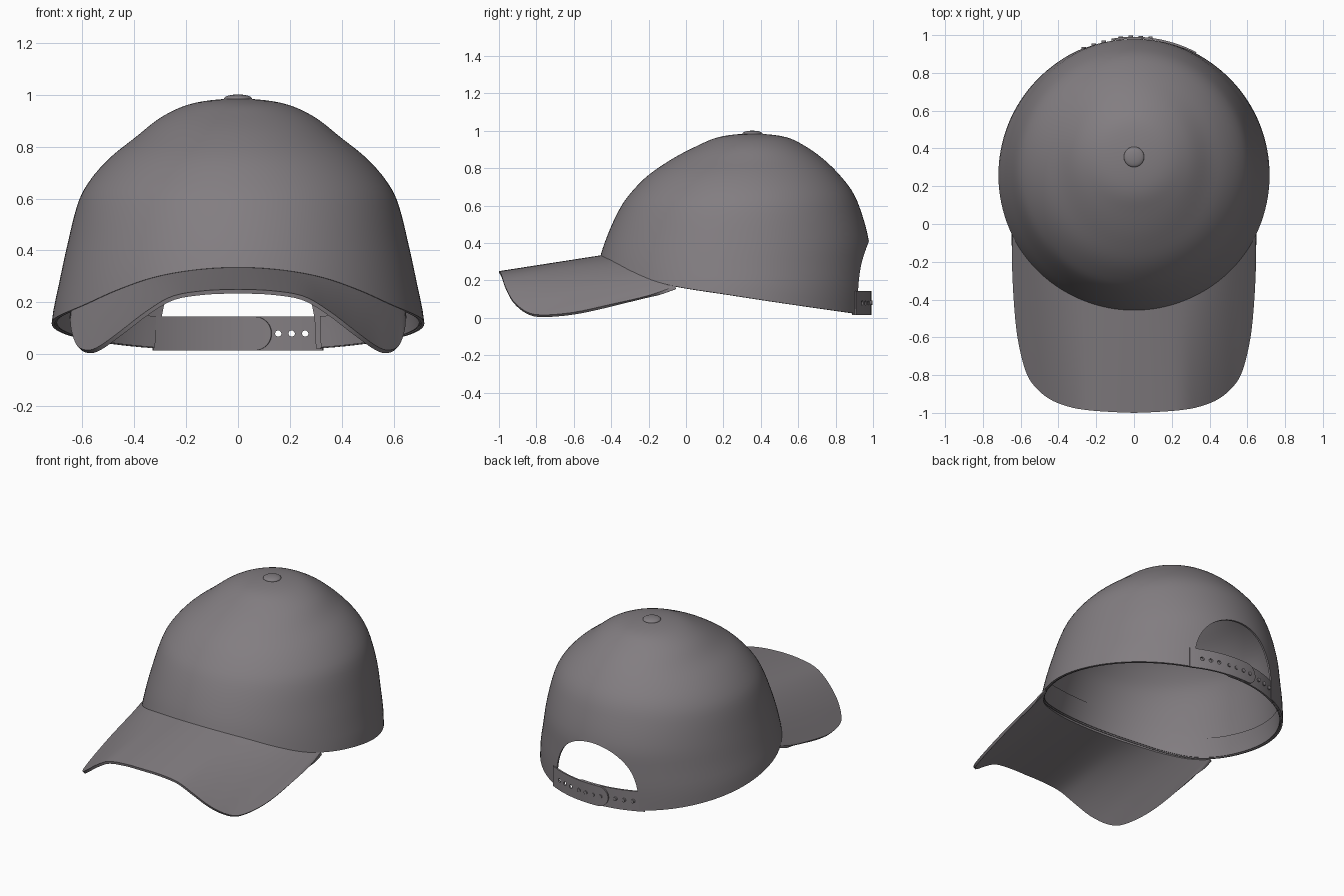
import bpy, bmesh, math

if "Cube" in bpy.data.objects:
    bpy.data.objects.remove(bpy.data.objects["Cube"])

mat = bpy.data.materials.new("charcoal fabric")
mat.diffuse_color = (0.225, 0.207, 0.22, 1)
mat.use_nodes = True
mat.node_tree.nodes["Principled BSDF"].inputs["Base Color"].default_value = mat.diffuse_color


def spline(xs, ys, x):
    """Smooth curve through the points (xs, ys)."""
    n = len(xs)
    x = min(max(x, xs[0]), xs[-1])
    k = next(i for i in range(n - 1) if x <= xs[i + 1])

    def slope(i):
        a, b = max(i - 1, 0), min(i + 1, n - 1)
        return (ys[b] - ys[a]) / (xs[b] - xs[a])
    d = xs[k + 1] - xs[k]
    t = (x - xs[k]) / d
    return ((2*t**3 - 3*t**2 + 1) * ys[k] + (t**3 - 2*t**2 + t) * d * slope(k)
            + (3*t**2 - 2*t**3) * ys[k + 1] + (t**3 - t**2) * d * slope(k + 1))


def finish(ob, angle=40):
    ob.data.materials.clear()
    ob.data.materials.append(mat)
    select(ob)
    bpy.ops.object.shade_smooth_by_angle(angle=math.radians(angle))


def select(ob):
    bpy.ops.object.select_all(action='DESELECT')
    ob.select_set(True)
    bpy.context.view_layer.objects.active = ob


def from_bmesh(name, bm):
    me = bpy.data.meshes.new(name)
    bm.to_mesh(me)
    bm.free()
    ob = bpy.data.objects.new(name, me)
    bpy.context.collection.objects.link(ob)
    return ob


def sheet(name, fn, nu, nv, thick):
    """Grid surface fn(u, v), u and v in 0..1, thickened behind its face."""
    bm = bmesh.new()
    g = [[bm.verts.new(fn(i / nu, j / nv)) for j in range(nv + 1)] for i in range(nu + 1)]
    for i in range(nu):
        for j in range(nv):
            bm.faces.new((g[i][j], g[i][j+1], g[i+1][j+1], g[i+1][j]))
    bmesh.ops.remove_doubles(bm, verts=bm.verts, dist=1e-5)
    ob = from_bmesh(name, bm)
    m = ob.modifiers.new("thickness", 'SOLIDIFY')
    m.thickness, m.offset = thick, -1
    select(ob)
    bpy.ops.object.modifier_apply(modifier=m.name)
    return ob


def cut(ob, cutter):
    cutter.hide_render = True
    m = ob.modifiers.new("cut", 'BOOLEAN')
    m.operation, m.object, m.solver = 'DIFFERENCE', cutter, 'EXACT'
    select(ob)
    bpy.ops.object.modifier_apply(modifier=m.name)
    bpy.data.objects.remove(cutter)


# Crown silhouette by height: half width, front y, back y
TOP = 0.985
Z = [.985, .97, .92, .84, .76, .68, .6, .41, .27, .145, 0]
W = [0, .16, .285, .39, .49, .563, .61, .66, .69, .715, .725]
F = [.35, .19, .06, -.09, -.205, -.285, -.345, -.432, -.472, -.485, -.49]
B = [.35, .52, .634, .745, .825, .887, .925, .978, .985, .985, .98]
S = [math.sqrt(1 - z / TOP) for z in Z]


def section(s):
    w, f, b = spline(S, W, s), spline(S, F, s), spline(S, B, s)
    return w, (f + b) / 2, (b - f) / 2


def rim(a):
    y = .25 - .735 * math.cos(a)
    return spline([-.485, -.4, -.3, -.17, -.04, .2, .5, 1],
                  [.335, .298, .25, .197, .165, .128, .082, .01], y)


def crown_point(a, s, inset=0):
    w, c, h = section(s)
    return ((w - inset) * math.sin(a), c - (h - inset) * math.cos(a), TOP * (1 - s * s))


def rim_s(a, up=0):
    return math.sqrt(1 - (rim(a) + up) / TOP)


def crown_fn(u, v):
    a = 2 * math.pi * u
    return crown_point(a, v * rim_s(a))


# Crown with the arched opening at the back
crown = sheet("crown", crown_fn, 128, 36, .012)
arch = []
for i in range(41):
    t = math.pi * i / 40
    c, q = math.cos(t), math.sin(t)
    arch.append((math.copysign(abs(c), c) * .30, .41 * q ** (2 / 3)))
arch = [(.30, -.2)] + arch + [(-.30, -.2)]
bm = bmesh.new()
face = bm.faces.new([bm.verts.new((x, .6, z)) for x, z in arch])
ext = bmesh.ops.extrude_face_region(bm, geom=[face])
for e in ext["geom"]:
    if isinstance(e, bmesh.types.BMVert):
        e.co.y = 1.3
bmesh.ops.recalc_face_normals(bm, faces=bm.faces)
cut(crown, from_bmesh("opening_cutter", bm))
finish(crown)

# Sweatband inside the rim
END = math.radians(153)


def band_fn(u, v):
    a = -END + 2 * END * u
    return crown_point(a, rim_s(a, .12 * (1 - v) + .003), .014)


finish(sheet("sweatband", band_fn, 96, 4, .006))

# Curved brim, from the crown rim out to its drooping edge
A_END = math.radians(65)
tip = crown_point(A_END, rim_s(A_END))
EX = [0, .12, .25, .35, .45, .53, .577, .617, .637, .646, tip[0]]
EY = [-1, -.995, -.985, -.966, -.925, -.855, -.77, -.6, -.4, -.2, tip[1]]
EZ = [.25, .246, .225, .168, .092, .034, .016, .03, .073, .12, tip[2]]
K = list(range(11))


def brim_fn(u, v):
    k = abs(2 * u - 1) * 10
    sg = 1 if u >= .5 else -1
    ox, oy, oz = (spline(K, e, k) for e in (EX, EY, EZ))
    a = math.asin(min(1, ox / tip[0]) * math.sin(A_END))
    ix, iy, iz = crown_point(a, rim_s(a), .004)
    p = (ix + (ox - ix) * v, iy + (oy - iy) * v, iz + (oz - iz) * v)
    return (sg * p[0], p[1], p[2])


finish(sheet("brim", brim_fn, 80, 16, .016), 50)

# Two overlapping straps with rounded ends
ZM, HH = .08, .065


def back_y(x, off):
    w, c, h = section(math.sqrt(1 - ZM / TOP))
    return c + h * math.sqrt(1 - (x / w) ** 2) + off


def strap(name, root, end, off):
    def fn(u, v):
        if root < end:
            u = 1 - u
        # spacing tightens toward the rounded end
        x = root + (end - root) * math.sin(u * math.pi / 2)
        d = min(1, abs(x - end) / HH)
        hh = max(.004, HH * math.sqrt(max(0, 1 - (1 - d) ** 2)))
        return (x, back_y(x, off), ZM + hh * (1 - 2 * v))
    return sheet(name, fn, 48, 6, .011)


def studs(name, xs, r, y0, y1):
    bm = bmesh.new()
    for x in xs:
        res = bmesh.ops.create_cone(bm, cap_ends=True, segments=14, radius1=r, radius2=r, depth=1)
        for v in res["verts"]:
            px, py, pz = v.co
            v.co = (x + px, back_y(x, y0 if pz < 0 else y1), ZM + py)
    bmesh.ops.recalc_face_normals(bm, faces=bm.faces)
    return from_bmesh(name, bm)


outer = strap("outer_strap", .33, -.12, .008)
cut(outer, studs("hole_cutter", [.155, .207, .259], .012, -.06, .06))
finish(outer)
finish(strap("inner_strap", -.33, .13, -.004))
finish(studs("strap_pegs", [-.265 + .0525 * i for i in range(3)], .012, -.008, .006))
finish(studs("strap_pegs_through", [-.07 + .0525 * i for i in range(4)], .012, -.008, .014))

# Button on top
bpy.ops.mesh.primitive_uv_sphere_add(segments=32, ring_count=16, radius=1, location=(0, .355, .985))
button = bpy.context.object
button.name = "top_button"
button.scale = (.054, .054, .016)
bpy.ops.object.transform_apply(location=False, rotation=False, scale=True)
finish(button)
